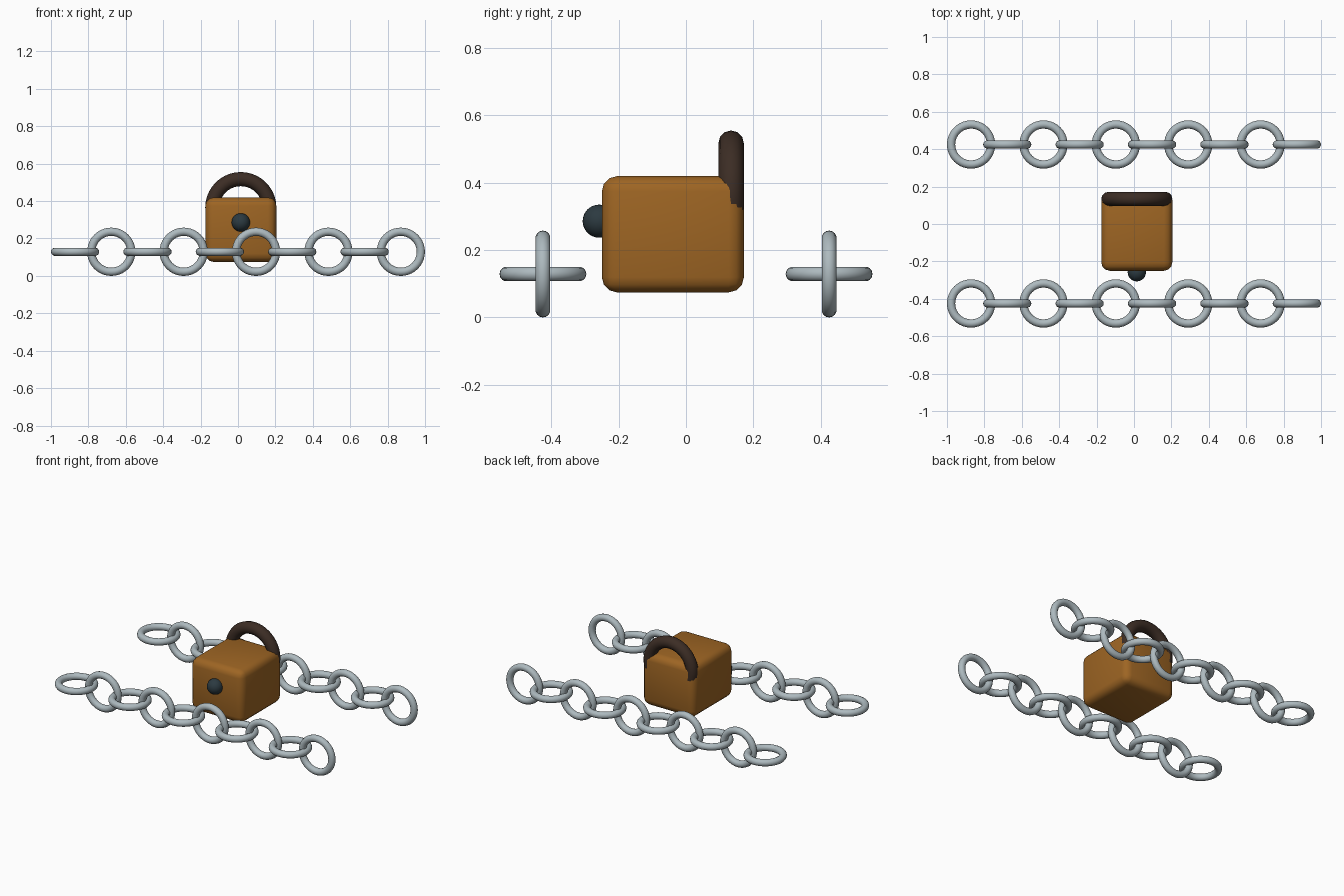
import bpy, math

if "Cube" in bpy.data.objects:
    bpy.data.objects.remove(bpy.data.objects["Cube"])


def material(name, rgb):
    m = bpy.data.materials.new(name)
    m.diffuse_color = (*rgb, 1)
    m.use_nodes = True
    m.node_tree.nodes["Principled BSDF"].inputs["Base Color"].default_value = m.diffuse_color
    return m


steel = material("pale steel", (0.42, 0.49, 0.52))
bronze = material("orange brown", (0.34, 0.13, 0.017))
dark_brown = material("dark brown", (0.045, 0.026, 0.018))
slate = material("dark slate", (0.025, 0.042, 0.052))


def finish(name, mat, angle=60):
    ob = bpy.context.object
    ob.name = name
    ob.data.materials.append(mat)
    bpy.ops.object.shade_smooth_by_angle(angle=math.radians(angle))
    return ob


def ring(name, mat, loc, rot, major, minor, segs=40, sides=14):
    bpy.ops.mesh.primitive_torus_add(location=loc, rotation=rot, major_radius=major,
                                     minor_radius=minor, major_segments=segs,
                                     minor_segments=sides)
    return finish(name, mat)


# Two chains: links alternate flat and upright
for side, y in (("front", -0.425), ("back", 0.425)):
    for i in range(10):
        tilt = math.pi / 2 if i % 2 else 0
        ring(f"{side}_chain_link_{i + 1}", steel, (-0.871 + 0.1935 * i, y, 0.129),
             (tilt, 0, 0), 0.107, 0.022)

# Padlock body: rounded block
bpy.ops.mesh.primitive_cube_add(size=1, location=(0.015, -0.039, 0.247))
body = bpy.context.object
body.scale = (0.38, 0.422, 0.345)
bpy.ops.object.transform_apply(location=False, rotation=False, scale=True)
bev = body.modifiers.new("rounded edges", "BEVEL")
bev.width = 0.045
bev.segments = 3
bpy.ops.object.modifier_apply(modifier=bev.name)
finish("lock_body", bronze)

# Shackle: ring sunk into the back of the body
ring("shackle", dark_brown, (0.015, 0.134, 0.365), (math.pi / 2, 0, 0),
     0.1525, 0.0378, 40, 12)

# Keyhole knob on the front face
bpy.ops.mesh.primitive_uv_sphere_add(segments=24, ring_count=16, radius=0.049,
                                     location=(0.015, -0.258, 0.286))
finish("keyhole_knob", slate)
